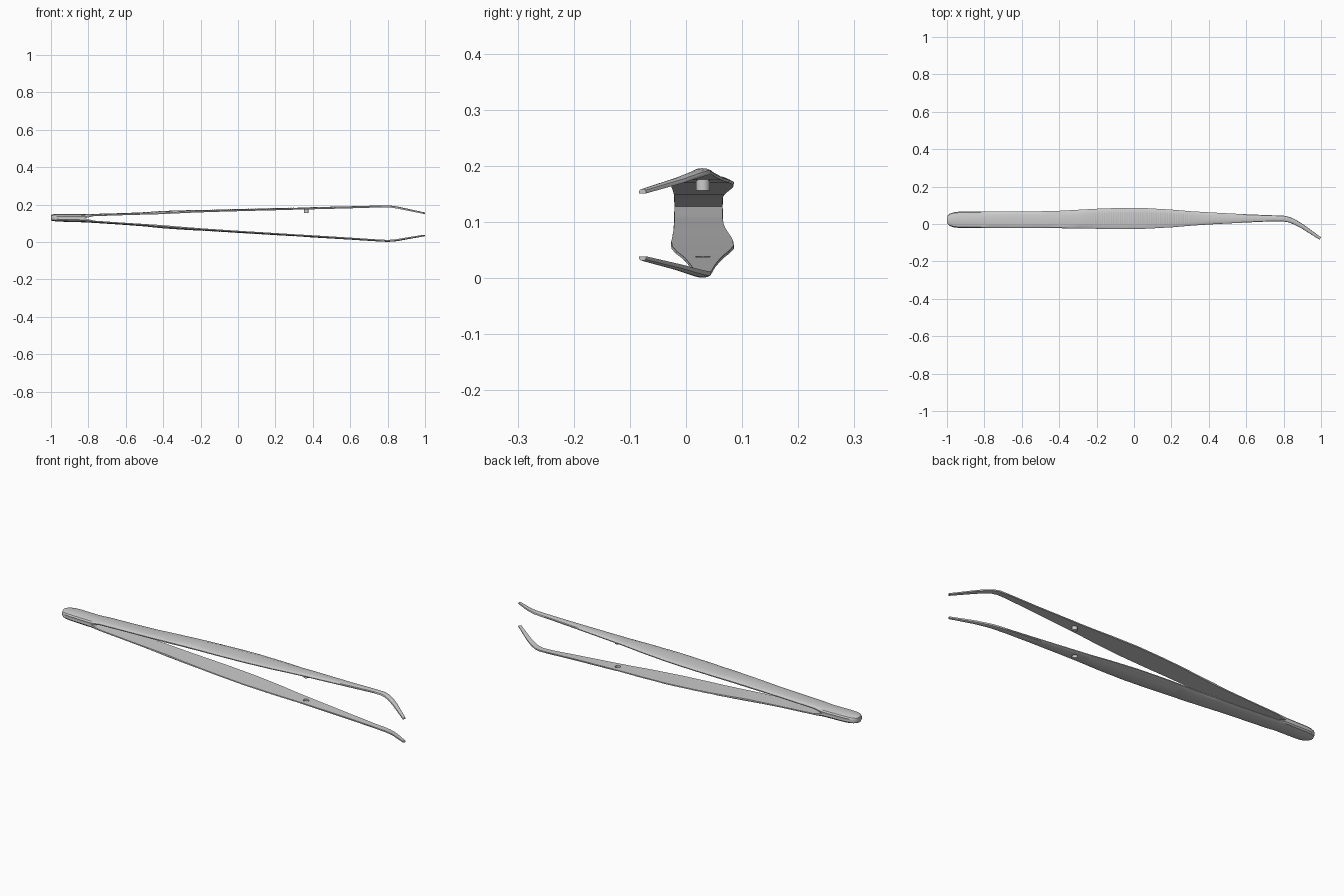
import bpy, bmesh, math
from mathutils import Vector

if "Cube" in bpy.data.objects:
    bpy.data.objects.remove(bpy.data.objects["Cube"])

# Arm stations: x, y centre, half width, outer height from mid axis, thickness
KEYS = [
    (-1.0, .0225, .012, .0150, .0155), (-.995, .0225, .024, .0165, .0170),
    (-.985, .0225, .033, .0185, .0190), (-.965, .0225, .040, .0200, .0205),
    (-.94, .0225, .043, .0207, .0210), (-.82, .0225, .0435, .0220, .0222),
    (-.77, .0225, .0435, .0240, .0120), (-.6, .0225, .0440, .0320, .0115),
    (-.5, .0230, .0450, .0380, .0130), (-.4, .0240, .0465, .0465, .0170),
    (-.3, .0260, .0500, .0515, .0150), (-.2, .0280, .0535, .0555, .0130),
    (-.1, .0290, .0560, .0600, .0125), (.05, .0298, .0558, .0665, .0120),
    (.2, .0295, .0475, .0728, .0120), (.3, .0295, .0390, .0770, .0115),
    (.4, .0300, .0325, .0810, .0115), (.6, .0300, .0220, .0892, .0110),
    (.75, .0305, .0158, .0960, .0105), (.8, .0290, .0155, .0975, .0105),
    (.83, .0230, .0145, .0955, .0105), (.86, .0100, .0132, .0910, .0100),
    (.9, -.0125, .0115, .0830, .0095), (.996, -.0775, .0075, .0640, .0080),
]
# Cross-section: across the width, depth from outer crown to flat inner face
SECTION = [(-1, .6), (-.88, .28), (-.5, .07), (0, 0), (.5, .07), (.88, .28),
           (1, .6), (.98, 1), (-.98, 1)]
PIN_X, PIN_Y = .365, .03


def axis(x):
    return .1305 - .0178 * (x + 1)


def station(x):
    for a, b in zip(KEYS, KEYS[1:]):
        if x <= b[0]:
            f = (x - a[0]) / (b[0] - a[0])
            return [p + (q - p) * f for p, q in zip(a, b)]
    return list(KEYS[-1])


def make_arm(name, side):
    # Key stations plus closely spaced ones for the grip grooves
    lo, hi, step = -.22, .31, .006
    n = int((hi - lo) / step)
    rows = [(k, 0) for k in KEYS if not lo <= k[0] <= hi]
    rows += [(station(lo + i * step), .0016 * (i % 2)) for i in range(n)]
    rows.sort(key=lambda r: r[0][0])
    bm = bmesh.new()
    rings = []
    for i, ((x, y, w, h, t), groove) in enumerate(rows):
        p, q = rows[max(i - 1, 0)][0], rows[min(i + 1, len(rows) - 1)][0]
        across = Vector((p[1] - q[1], q[0] - p[0])).normalized()
        ring = []
        for v, d in SECTION:
            drop = t * d + (groove if abs(v) < .95 and d < .9 else 0)
            ring.append(bm.verts.new((x + across.x * v * w, y + across.y * v * w,
                                      axis(x) + side * (h - drop))))
        rings.append(ring)
    m = len(SECTION)
    for a, b in zip(rings, rings[1:]):
        for j in range(m):
            bm.faces.new((a[j], a[(j + 1) % m], b[(j + 1) % m], b[j]))
    bm.faces.new(rings[0])
    bm.faces.new(rings[-1])
    bmesh.ops.recalc_face_normals(bm, faces=bm.faces)
    mesh = bpy.data.meshes.new(name)
    bm.to_mesh(mesh)
    bm.free()
    ob = bpy.data.objects.new(name, mesh)
    bpy.context.collection.objects.link(ob)
    return ob


def cylinder(name, radius, z0, z1):
    bpy.ops.mesh.primitive_cylinder_add(vertices=32, radius=radius, depth=z1 - z0,
                                        location=(PIN_X, PIN_Y, (z0 + z1) / 2))
    ob = bpy.context.object
    ob.name = name
    return ob


def smooth(ob):
    bpy.ops.object.select_all(action='DESELECT')
    ob.select_set(True)
    bpy.context.view_layer.objects.active = ob
    bpy.ops.object.shade_smooth_by_angle(angle=math.radians(28))


upper = make_arm("upper_arm", 1)
lower = make_arm("lower_arm", -1)

# Guide hole through the lower arm
cutter = cylinder("guide_hole_cutter", .0135, -.05, .07)
cutter.hide_render = True
cutter.hide_set(True)
smooth(lower)
hole = lower.modifiers.new("guide_hole", 'BOOLEAN')
hole.operation = 'DIFFERENCE'
hole.solver = 'EXACT'
hole.object = cutter
bpy.ops.object.modifier_apply(modifier=hole.name)
bpy.data.objects.remove(cutter)

# Guide pin under the upper arm
pin = cylinder("guide_pin", .0125, .156, .180)
for ob in (upper, lower, pin):
    smooth(ob)
